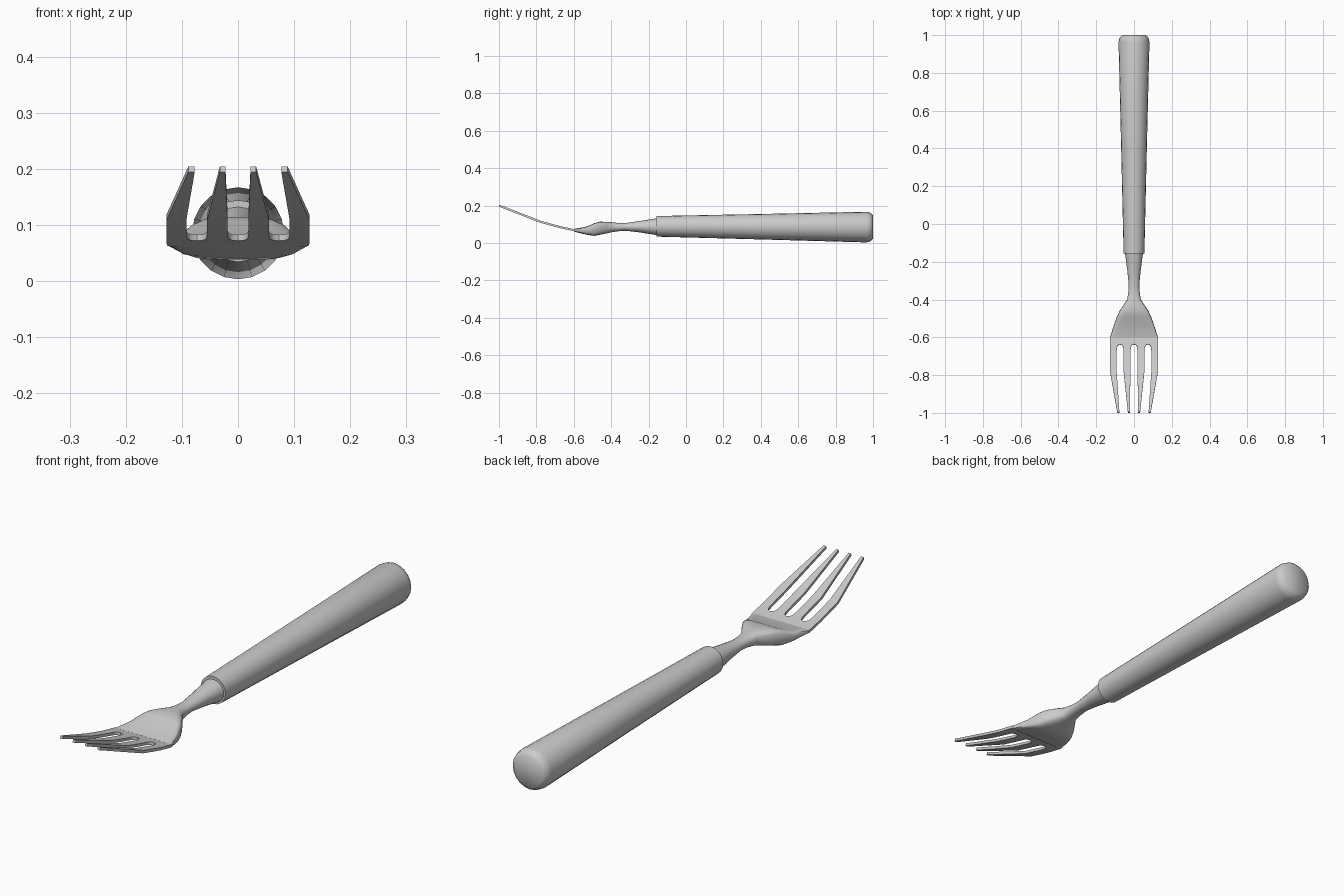
import bpy, bmesh, math

if "Cube" in bpy.data.objects:
    bpy.data.objects.remove(bpy.data.objects["Cube"])

SIDES = 20


def interp(pts, y):
    # piecewise linear lookup along y (keys descending)
    for (a, va), (b, vb) in zip(pts, pts[1:]):
        if y >= b - 1e-9:
            return va + (vb - va) * (y - a) / (b - a)
    return pts[-1][1]


def finish(name, bm, angle):
    bmesh.ops.recalc_face_normals(bm, faces=bm.faces[:])
    me = bpy.data.meshes.new(name)
    bm.to_mesh(me)
    bm.free()
    ob = bpy.data.objects.new(name, me)
    bpy.context.collection.objects.link(ob)
    bpy.ops.object.select_all(action='DESELECT')
    ob.select_set(True)
    bpy.context.view_layer.objects.active = ob
    bpy.ops.object.shade_smooth_by_angle(angle=math.radians(angle))
    return ob


def loft(name, sections, angle):
    # section: y, centre z, half width, half height, squareness (1 = round)
    bm = bmesh.new()
    rings = []
    for y, zc, w, h, e in sections:
        ring = []
        for i in range(SIDES):
            a = 2 * math.pi * i / SIDES
            c, s = math.cos(a), math.sin(a)
            ring.append(bm.verts.new((w * math.copysign(abs(c) ** e, c), y,
                                      zc + h * math.copysign(abs(s) ** e, s))))
        rings.append(ring)
    for r0, r1 in zip(rings, rings[1:]):
        for i in range(SIDES):
            j = (i + 1) % SIDES
            bm.faces.new((r0[i], r0[j], r1[j], r1[i]))
    bm.faces.new(rings[0])
    bm.faces.new(rings[-1])
    return finish(name, bm, angle)


# Tapered round handle with a chamfered butt
loft("handle", [
    (-0.157, 0.089, 0.055, 0.055, 1),
    (0.40, 0.087, 0.068, 0.068, 1),
    (0.965, 0.085, 0.082, 0.082, 1),
    (0.985, 0.085, 0.077, 0.077, 1),
    (1.0, 0.085, 0.062, 0.062, 1)], 65)

# Neck flaring out and flattening into the head
loft("neck", [
    (-0.150, 0.087, 0.048, 0.046, 1),
    (-0.25, 0.087, 0.035, 0.030, 1),
    (-0.32, 0.086, 0.028, 0.021, 1),
    (-0.36, 0.085, 0.030, 0.022, 0.9),
    (-0.40, 0.084, 0.036, 0.027, 0.8),
    (-0.425, 0.082, 0.053, 0.031, 0.6),
    (-0.46, 0.079, 0.076, 0.035, 0.5),
    (-0.49, 0.072, 0.090, 0.034, 0.4),
    (-0.53, 0.066, 0.105, 0.022, 0.35),
    (-0.60, 0.068, 0.127, 0.007, 0.3)], 50)

# Curved head plate: four tine strips that merge where the slots close
HEIGHT = [(-0.595, 0.068), (-0.68, 0.086), (-0.78, 0.114), (-0.88, 0.153), (-1.0, 0.200)]
OUTER = [(-0.595, 0.126), (-0.60, 0.127), (-0.78, 0.127), (-1.0, 0.088)]
SLOT_HALF = [(-0.595, 0), (-0.637, 0), (-0.641, 0.010), (-0.650, 0.016), (-0.67, 0.0185),
             (-0.78, 0.0185), (-1.0, 0.0225)]
SIDE_MID = [(-0.595, 0.0735), (-0.78, 0.0735), (-1.0, 0.0545)]
ROWS = [-0.595, -0.61, -0.637, -0.641, -0.650, -0.67, -0.72, -0.78, -0.83, -0.88, -0.94, -0.998]

bm = bmesh.new()
for side in (-1, 1):
    for inner in (True, False):
        strip = []
        for y in ROWS:
            h, m = interp(SLOT_HALF, y), interp(SIDE_MID, y)
            edges = (h, m - h) if inner else (m + h, interp(OUTER, y))
            strip.append([bm.verts.new((side * x, y, interp(HEIGHT, y))) for x in edges])
        for a, b in zip(strip, strip[1:]):
            q = (a[0], a[1], b[1], b[0])
            bm.faces.new(q if side > 0 else q[::-1])
bmesh.ops.remove_doubles(bm, verts=bm.verts[:], dist=0.0005)
tines = finish("tines", bm, 40)
solid = tines.modifiers.new("thickness", 'SOLIDIFY')
solid.thickness = 0.011
solid.offset = 0
tines.modifiers.move(len(tines.modifiers) - 1, 0)
bpy.context.view_layer.objects.active = tines
bpy.ops.object.modifier_apply(modifier="thickness")
bpy.ops.object.shade_smooth_by_angle(angle=math.radians(40))
